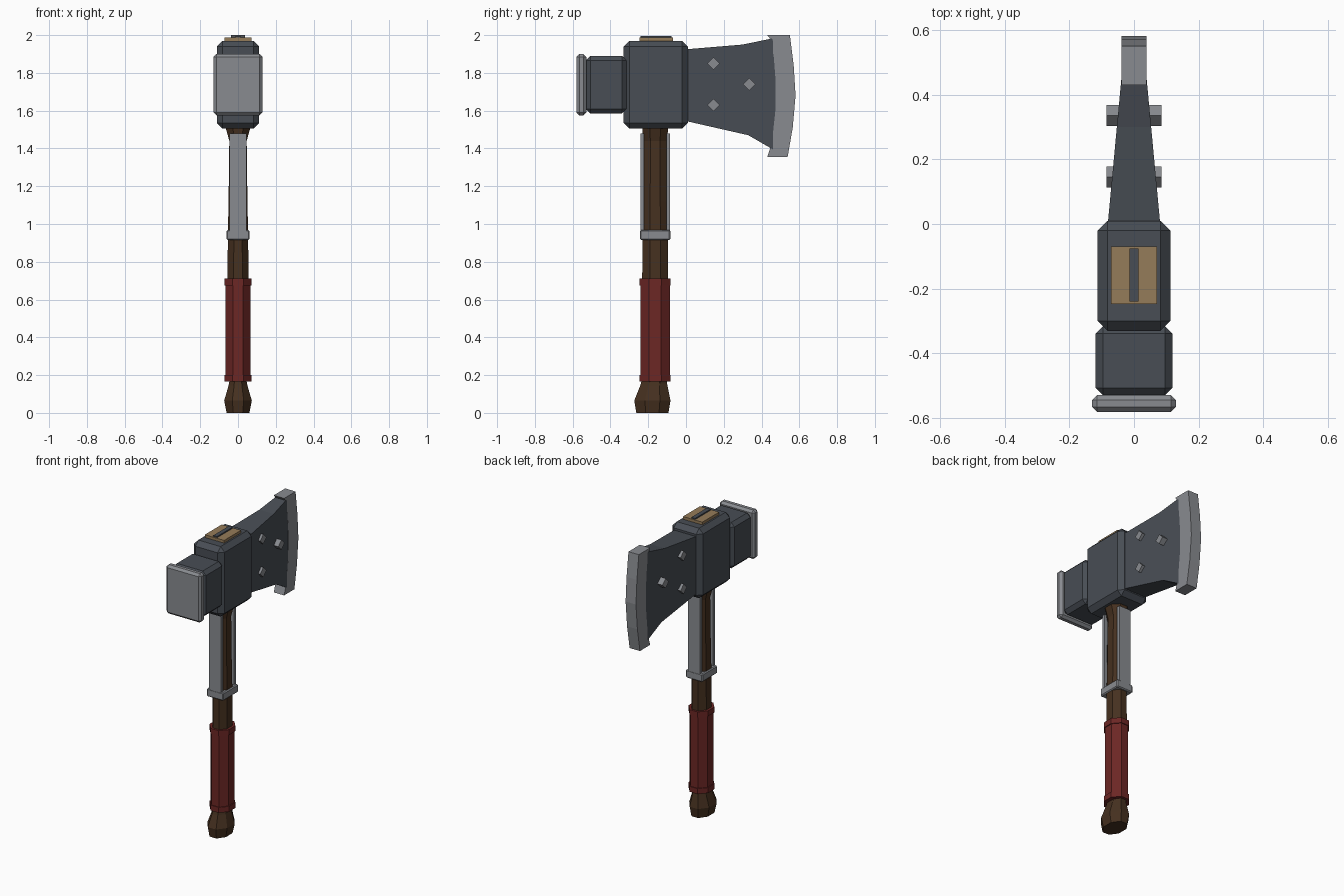
import bpy, bmesh, math

if "Cube" in bpy.data.objects:
    bpy.data.objects.remove(bpy.data.objects["Cube"])


def material(name, color):
    m = bpy.data.materials.new(name)
    m.diffuse_color = (*color, 1)
    m.use_nodes = True
    m.node_tree.nodes["Principled BSDF"].inputs["Base Color"].default_value = m.diffuse_color
    return m


DARK = material("dark_iron", (0.065, 0.075, 0.09))
STEEL = material("bright_steel", (0.25, 0.26, 0.28))
WOOD = material("dark_wood", (0.06, 0.03, 0.014))
RED = material("red_leather", (0.15, 0.02, 0.018))
TAN = material("pale_wood", (0.3, 0.2, 0.1))


def finish(name, bm, mat):
    bmesh.ops.recalc_face_normals(bm, faces=bm.faces)
    me = bpy.data.meshes.new(name)
    bm.to_mesh(me)
    bm.free()
    me.materials.append(mat)
    ob = bpy.data.objects.new(name, me)
    bpy.context.collection.objects.link(ob)
    return ob


def box(name, hx, y, z, mat, bevel=0):
    """Box centred on x = 0 with y and z ranges and chamfered edges."""
    bm = bmesh.new()
    bmesh.ops.create_cube(bm, size=1)
    for v in bm.verts:
        v.co = (v.co.x * 2 * hx, y[0] + (v.co.y + 0.5) * (y[1] - y[0]),
                z[0] + (v.co.z + 0.5) * (z[1] - z[0]))
    if bevel:
        bmesh.ops.bevel(bm, geom=bm.edges[:], offset=bevel, segments=1, affect='EDGES')
    return finish(name, bm, mat)


def octagon_loft(name, sections, mat):
    """Octagonal column through sections (z, centre y, half x, half y)."""
    bm = bmesh.new()
    k = 1 / math.cos(math.pi / 8)
    rings = []
    for z, cy, hx, hy in sections:
        angles = [(i + 0.5) * math.pi / 4 for i in range(8)]
        rings.append([bm.verts.new((hx * k * math.cos(a), cy + hy * k * math.sin(a), z))
                      for a in angles])
    for a, b in zip(rings, rings[1:]):
        for i in range(8):
            j = (i + 1) % 8
            bm.faces.new((a[i], a[j], b[j], b[i]))
    bm.faces.new(rings[0][::-1])
    bm.faces.new(rings[-1])
    return finish(name, bm, mat)


def plate(name, outline, half_width, mat):
    """Side-view outline (y, z) given a thickness that may vary along y."""
    bm = bmesh.new()
    sides = [[bm.verts.new((s * half_width(y), y, z)) for y, z in outline] for s in (-1, 1)]
    n = len(outline)
    for i in range(n):
        j = (i + 1) % n
        bm.faces.new((sides[0][i], sides[0][j], sides[1][j], sides[1][i]))
    for side in sides:
        bm.faces.new(side)
    return finish(name, bm, mat)


# Handle, pommel and grip
octagon_loft("handle", [(0.1, -0.165, 0.045, 0.065), (0.7, -0.163, 0.055, 0.069),
                        (0.92, -0.163, 0.054, 0.067), (1.12, -0.163, 0.05, 0.064),
                        (1.44, -0.163, 0.046, 0.062), (1.52, -0.163, 0.068, 0.07)], WOOD)
octagon_loft("pommel", [(0, -0.178, 0.06, 0.085), (0.065, -0.178, 0.073, 0.096),
                        (0.145, -0.17, 0.05, 0.072), (0.17, -0.17, 0.045, 0.065)], WOOD)
octagon_loft("grip", [(0.17, -0.163, 0.065, 0.077), (0.7, -0.163, 0.065, 0.077)], RED)
for name, z in (("grip_ring_bottom", 0.165), ("grip_ring_top", 0.675)):
    octagon_loft(name, [(z, -0.163, 0.071, 0.082), (z + 0.036, -0.163, 0.071, 0.082)], RED)

# Steel straps along the handle and their band
box("strap_front", 0.044, (-0.242, -0.222), (0.92, 1.48), STEEL)
box("strap_back", 0.044, (-0.104, -0.084), (0.92, 1.48), STEEL)
box("strap_band", 0.061, (-0.243, -0.083), (0.915, 0.968), STEEL, 0.006)

# Head: socket block, hammer and striking face
box("head_socket", 0.112, (-0.33, 0.01), (1.505, 1.97), DARK, 0.03)
box("hammer", 0.119, (-0.53, -0.315), (1.585, 1.89), DARK, 0.024)
box("hammer_face", 0.129, (-0.58, -0.528), (1.575, 1.9), STEEL, 0.015)

# Tapered blade and its bright cutting edge
plate("blade", [(0, 1.925), (0.3, 1.95), (0.455, 1.982), (0.49, 1.9), (0.5, 1.68),
                (0.49, 1.48), (0.46, 1.395), (0.33, 1.47), (0, 1.545)],
      lambda y: 0.081 - 0.0935 * y, DARK)
plate("cutting_edge", [(0.43, 2.0), (0.55, 2.0), (0.57, 1.84), (0.58, 1.68), (0.565, 1.51),
                       (0.538, 1.355), (0.43, 1.355), (0.455, 1.43), (0.473, 1.6),
                       (0.475, 1.75), (0.465, 1.88), (0.45, 1.975)],
      lambda y: 0.038, STEEL)

# Diamond rivets on both cheeks of the blade
for i, (y, z) in enumerate(((0.145, 1.85), (0.335, 1.74), (0.145, 1.63))):
    for side, s in (("right", 1), ("left", -1)):
        bm = bmesh.new()
        bmesh.ops.create_cone(bm, cap_ends=True, segments=4, radius1=0.033,
                              radius2=0.033, depth=0.05)
        for v in bm.verts:
            v.co = (s * 0.06 + v.co.z, y + v.co.x, z + v.co.y)
        finish(f"rivet_{side}_{i + 1}", bm, STEEL)

# Handle end and wedge showing on top of the head
box("handle_end", 0.071, (-0.247, -0.07), (1.95, 1.988), TAN)
box("wedge", 0.014, (-0.24, -0.076), (1.95, 1.996), DARK)
